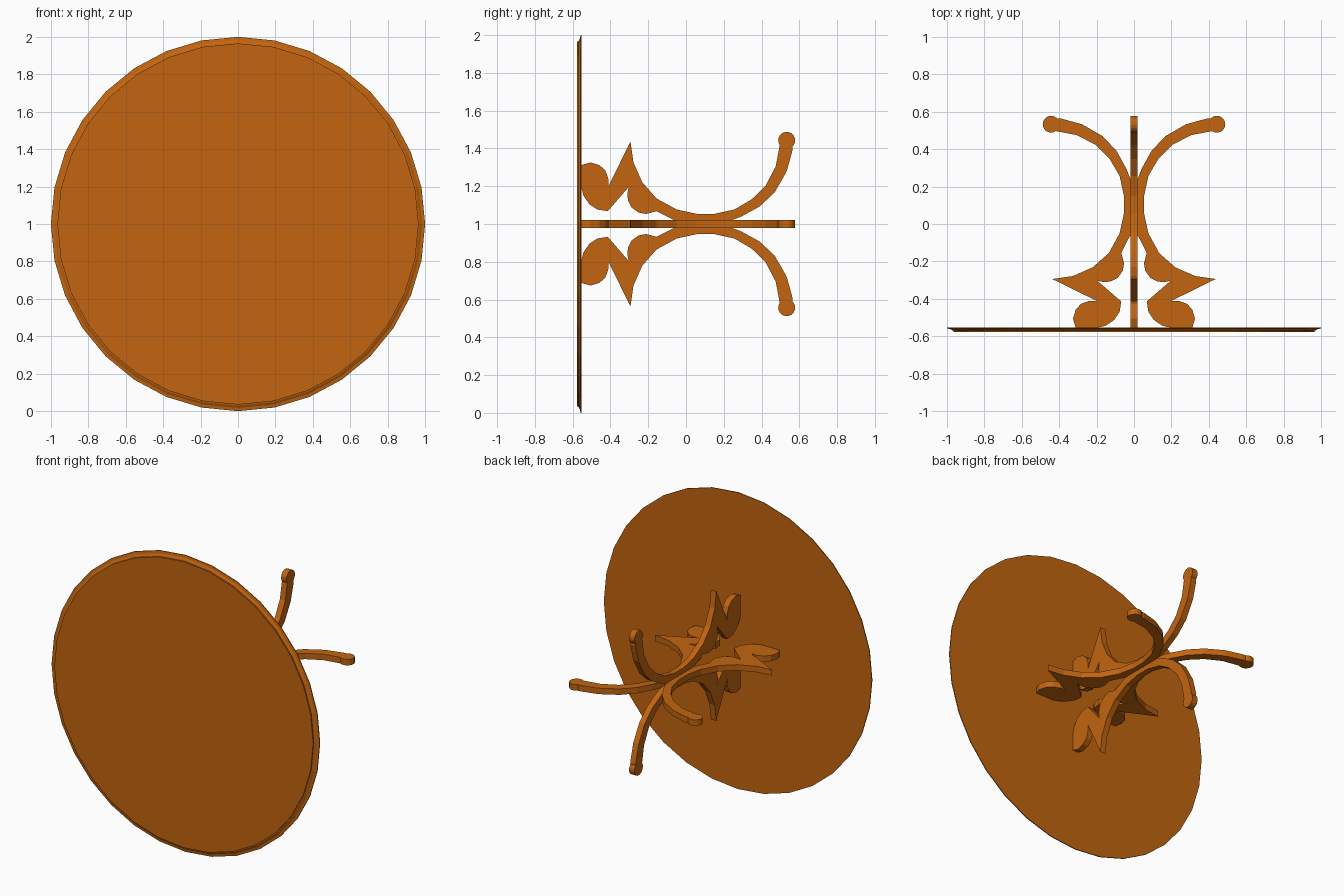
import bpy, bmesh, math
from mathutils import Vector

cube = bpy.data.objects.get("Cube")
if cube:
    bpy.data.objects.remove(cube, do_unlink=True)

wood = bpy.data.materials.new("orange_wood")
wood.use_nodes = True
COLOR = (0.54, 0.13, 0.005, 1.0)
wood.diffuse_color = COLOR
wood.node_tree.nodes["Principled BSDF"].inputs["Base Color"].default_value = COLOR

CENTRE_Z = 1.0
THICKNESS = 0.04


def make_object(name, bm):
    bmesh.ops.recalc_face_normals(bm, faces=bm.faces)
    mesh = bpy.data.meshes.new(name)
    bm.to_mesh(mesh)
    bm.free()
    mesh.materials.append(wood)
    obj = bpy.data.objects.new(name, mesh)
    bpy.context.collection.objects.link(obj)
    return obj


# Round table top, axis along y, with a stepped rim (radius, y)
def table_top(sides=32):
    rim = [(1.0, -0.552), (1.0, -0.558), (0.983, -0.561),
           (0.972, -0.568), (0.965, -0.570), (0.965, -0.578)]
    bm = bmesh.new()
    rings = []
    for r, y in rim:
        rings.append([bm.verts.new((r * math.sin(2 * math.pi * i / sides), y,
                                    CENTRE_Z + r * math.cos(2 * math.pi * i / sides)))
                      for i in range(sides)])
    for a, b in zip(rings, rings[1:]):
        for i in range(sides):
            j = (i + 1) % sides
            bm.faces.new((a[i], a[j], b[j], b[i]))
    bm.faces.new(rings[0])
    bm.faces.new(rings[-1])
    return make_object("table_top", bm)


# Scrolled leg outline as (y, distance from the axis)
foot = [(0.533 + 0.045 * math.cos(math.radians(d)),
         0.443 + 0.045 * math.sin(math.radians(d))) for d in range(-45, 216, 20)]
outer_curve = [(0.493, 0.40), (0.475, 0.305), (0.422, 0.204), (0.347, 0.13),
               (0.257, 0.077), (0.151, 0.054), (0.056, 0.054), (-0.05, 0.077),
               (-0.156, 0.135), (-0.231, 0.22), (-0.278, 0.326), (-0.294, 0.437)]
top_scroll = [(-0.411, 0.199), (-0.411, 0.24), (-0.427, 0.284), (-0.459, 0.312),
              (-0.506, 0.326), (-0.554, 0.312), (-0.554, 0.195), (-0.543, 0.15),
              (-0.512, 0.105), (-0.47, 0.077), (-0.414, 0.068)]
inner_scroll = [(-0.304, 0.195), (-0.311, 0.16), (-0.307, 0.125), (-0.289, 0.088),
                (-0.25, 0.06), (-0.21, 0.053), (-0.156, 0.068)]
inner_curve = [(-0.08, 0.03), (-0.03, 0.0), (0.19, 0.0), (0.294, 0.04),
               (0.39, 0.093), (0.469, 0.167), (0.533, 0.278), (0.565, 0.395)]
outline = foot + outer_curve + top_scroll + inner_scroll + inner_curve


def leg(name, angle):
    out = Vector((math.sin(angle), 0, math.cos(angle)))
    side = Vector((math.cos(angle), 0, -math.sin(angle)))
    bm = bmesh.new()
    verts = [bm.verts.new(Vector((0, y, CENTRE_Z)) + out * r - side * THICKNESS / 2)
             for y, r in outline]
    face = bm.faces.new(verts)
    ext = bmesh.ops.extrude_face_region(bm, geom=[face], use_keep_orig=True)
    moved = [v for v in ext["geom"] if isinstance(v, bmesh.types.BMVert)]
    bmesh.ops.translate(bm, verts=moved, vec=side * THICKNESS)
    return make_object(name, bm)


table_top()
for i, where in enumerate(("upper", "left", "lower", "right")):
    leg(where + "_leg", i * math.pi / 2)
